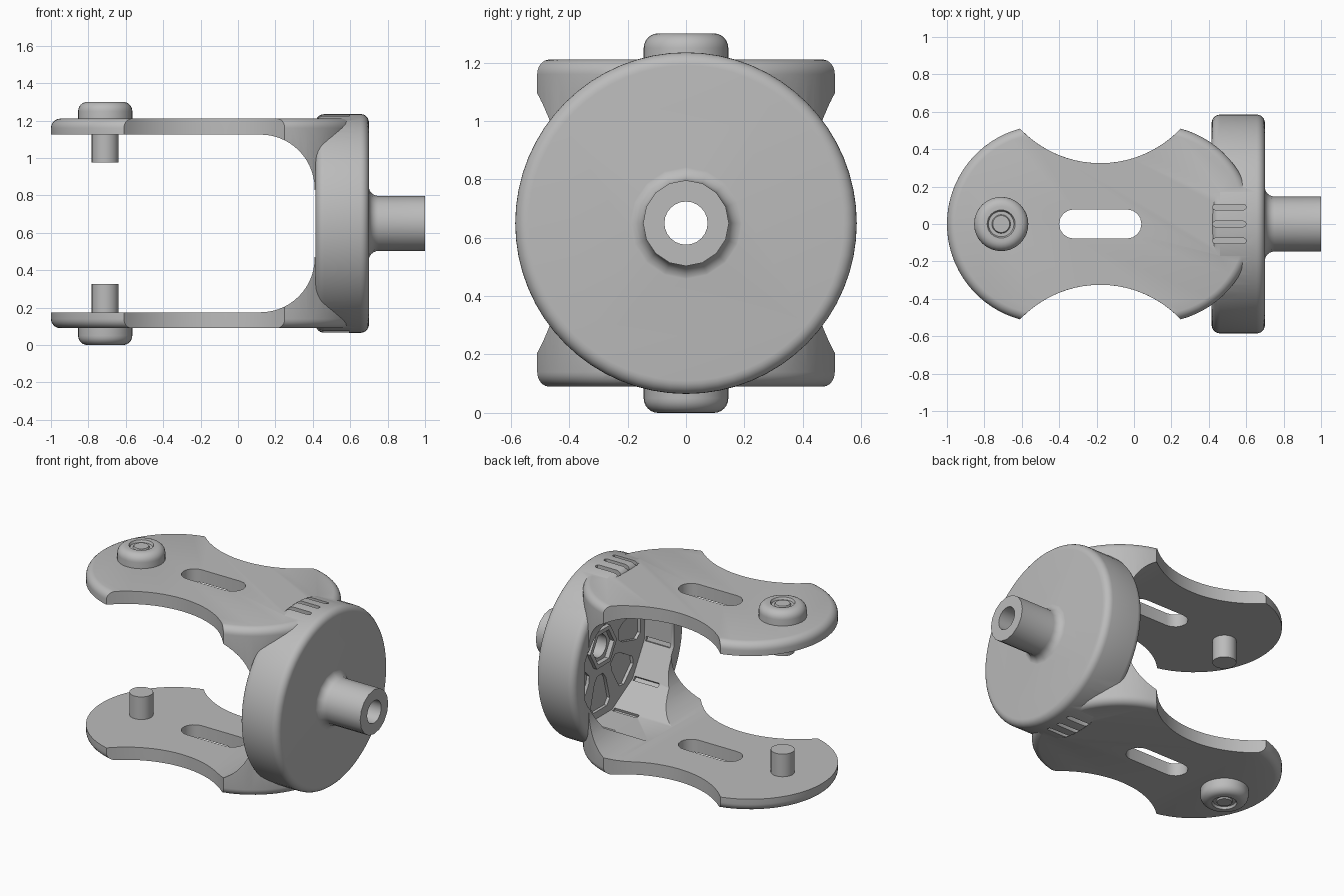
import bpy, bmesh, math
from mathutils import Matrix

if "Cube" in bpy.data.objects:
    bpy.data.objects.remove(bpy.data.objects["Cube"], do_unlink=True)

MID = 0.65                      # height of the symmetry plane and shaft axis
COLOUR = (0.5, 0.5, 0.5, 1)
grey = bpy.data.materials.new("plain_grey")
grey.use_nodes = True
grey.diffuse_color = COLOUR
grey.node_tree.nodes["Principled BSDF"].inputs["Base Color"].default_value = COLOUR


def loft(name, solids, matrix=Matrix()):
    """Closed solids, each a stack of equal-length rings of 3D points."""
    bm = bmesh.new()
    for rings in solids:
        loops = [[bm.verts.new(matrix @ Matrix.Translation(p).translation) for p in r]
                 for r in rings]
        for low, high in zip(loops, loops[1:]):
            for i in range(len(low)):
                bm.faces.new((low[i - 1], low[i], high[i], high[i - 1]))
        bm.faces.new(loops[0][::-1])
        bm.faces.new(loops[-1])
    bmesh.ops.recalc_face_normals(bm, faces=bm.faces[:])
    mesh = bpy.data.meshes.new(name)
    bm.to_mesh(mesh)
    bm.free()
    mesh.materials.append(grey)
    ob = bpy.data.objects.new(name, mesh)
    bpy.context.collection.objects.link(ob)
    return ob


def prism(name, outlines, lo, hi, place):
    return loft(name, [[[place(u, v, w) for u, v in pts] for w in (lo, hi)]
                       for pts in outlines])


def lathe(name, profile, segs, matrix):
    """Turn (radius, height) points about z, then place."""
    turns = [math.tau * i / segs for i in range(segs)]
    return loft(name, [[[(r * math.cos(a), r * math.sin(a), h) for a in turns]
                        for r, h in profile]], matrix)


def combine(target, other, operation):
    other.hide_render = True
    mod = target.modifiers.new("combine", "BOOLEAN")
    mod.operation, mod.object, mod.solver = operation, other, "MANIFOLD"
    bpy.context.view_layer.objects.active = target
    bpy.ops.object.modifier_apply(modifier=mod.name)
    bpy.data.objects.remove(other, do_unlink=True)


def smooth(ob):
    bpy.ops.object.select_all(action="DESELECT")
    ob.select_set(True)
    bpy.context.view_layer.objects.active = ob
    bpy.ops.object.shade_smooth_by_angle(angle=math.radians(32))


def arc(cx, cy, r, a0, a1, n):
    steps = [math.radians(a0 + (a1 - a0) * i / n) for i in range(n + 1)]
    return [(cx + r * math.cos(a), cy + r * math.sin(a)) for a in steps]


def stadium(x0, x1, y, r, n):
    return arc(x1 - r, y, r, -90, 90, n) + arc(x0 + r, y, r, 90, 270, n)


def turned(pts, deg):
    c, s = math.cos(math.radians(deg)), math.sin(math.radians(deg))
    return [(u * c - v * s, u * s + v * c) for u, v in pts]


def plan(u, v, w):              # outline seen from above
    return (u, v, w)


def side(u, v, w):              # outline seen from the front
    return (u, w, v)


def axial(u, v, w):             # outline seen along the shaft
    return (w, u, MID + v)


def waisted(inset):
    """Two round ends joined by two hollow sides; inset shrinks the ends only."""
    r, waist_r, dx, dy = 0.528 - inset, 0.592, 0.292, 0.917
    d = math.hypot(dx, dy)
    end = math.degrees(math.atan2(dy, -dx)
                       - math.acos((d * d + r * r - waist_r ** 2) / (2 * d * r)))
    corner_x = dx + r * math.cos(math.radians(end))
    corner_y = r * math.sin(math.radians(end)) - dy
    a = math.degrees(math.atan2(corner_y, corner_x))
    half = (arc(dx, 0, r, -end, end, 32)
            + arc(0, dy, waist_r, a, -180 - a, 20)[1:-1])
    return [(x - 0.18, y) for x, y in half + turned(half, 180)]


ALONG_X = Matrix.Translation((0, 0, MID)) @ Matrix.Rotation(math.pi / 2, 4, "Y")

# Yoke: waisted block with rounded rims on its convex ends
round_over = arc(0, 0, 0.05, 0, 84, 6)
layers = ([(0.05 - u, 0.14 - v) for u, v in round_over[::-1]]
          + [(0.05 - u, 1.16 + v) for u, v in round_over])
yoke = loft("yoke", [[[(x, y, z) for x, y in waisted(d)] for d, z in layers]])

# Space between the arms, with large inner fillets
gap = ([(-1.5, 1.125), (-1.5, 0.175)]
       + arc(0.12, 0.465, 0.29, -90, 0, 14) + arc(0.12, 0.835, 0.29, 0, 90, 14))
combine(yoke, prism("gap_cutter", [gap], -1, 1, side), "DIFFERENCE")

# Round cup with softened rims
cup = [(r, x) for x, r in
       arc(0.46, 0.54, 0.045, 180, 90, 6) + arc(0.655, 0.54, 0.045, 90, 0, 6)]
combine(yoke, lathe("cup", cup, 64, ALONG_X), "UNION")

# Shaft with a flared root
flare = [(r, x) for x, r in arc(0.751, 0.199, 0.052, 180, 270, 6)]
combine(yoke, lathe("shaft", [(0.197, 0.66)] + flare + [(0.147, 1.0)], 16, ALONG_X), "UNION")

# Faceted hollow of the cup, with grooves and radial pockets
hollow = turned(arc(0, 0, 0.483, 0, 330, 11), 15)
combine(yoke, prism("hollow_cutter", [hollow], 0.1, 0.63, axial), "DIFFERENCE")
groove = [(0.44, -0.014), (0.497, -0.014), (0.497, 0.014), (0.44, 0.014)]
combine(yoke, prism("groove_cutter", [turned(groove, 30 * i + 15) for i in range(12)],
                    0.44, 0.62, axial), "DIFFERENCE")
pocket = [(0.19, -0.03), (0.23, -0.06), (0.38, -0.1), (0.42, -0.07),
          (0.42, 0.07), (0.38, 0.1), (0.23, 0.06), (0.19, 0.03)]
combine(yoke, prism("pocket_cutter", [turned(pocket, 45 * i) for i in range(8)],
                    0.6, 0.65, axial), "DIFFERENCE")

# Hexagonal boss and bore
combine(yoke, prism("boss", [arc(0, 0, 0.14, 0, 300, 5)], 0.605, 0.66, axial), "UNION")
combine(yoke, prism("hex_cutter", [arc(0, 0, 0.11, 0, 300, 5)], 0.5, 0.635, axial), "DIFFERENCE")
combine(yoke, prism("bore_cutter", [arc(0, 0, 0.074, 0, 345, 23)], 0.5, 1.2, axial), "DIFFERENCE")

# Long slot in both arms
combine(yoke, prism("slot_cutter", [stadium(-0.4, 0.04, 0, 0.078, 8)], -0.5, 2, plan),
        "DIFFERENCE")

# Grip grooves above and below
grips = [stadium(0.42, 0.6, y, 0.015, 4) for y in (-0.09, 0, 0.09)]
for lo, hi in ((1.18, 1.4), (-0.1, 0.12)):
    combine(yoke, prism("grip_cutter", grips, lo, hi, plan), "DIFFERENCE")
smooth(yoke)

# Bolts: pin inside, domed head with ringed centre outside
bolt = ([(0.072, 0.325), (0.072, 0.5), (0.145, 0.5)]
        + arc(0.095, 0.6, 0.05, 0, 90, 6)
        + [(0.075, 0.65), (0.068, 0.635), (0.05, 0.635), (0.045, 0.645)])
for name, flip in (("upper_bolt", 1), ("lower_bolt", -1)):
    place = Matrix.Translation((-0.71, 0, MID)) @ Matrix.Diagonal((1, 1, flip, 1))
    smooth(lathe(name, bolt, 32, place))
